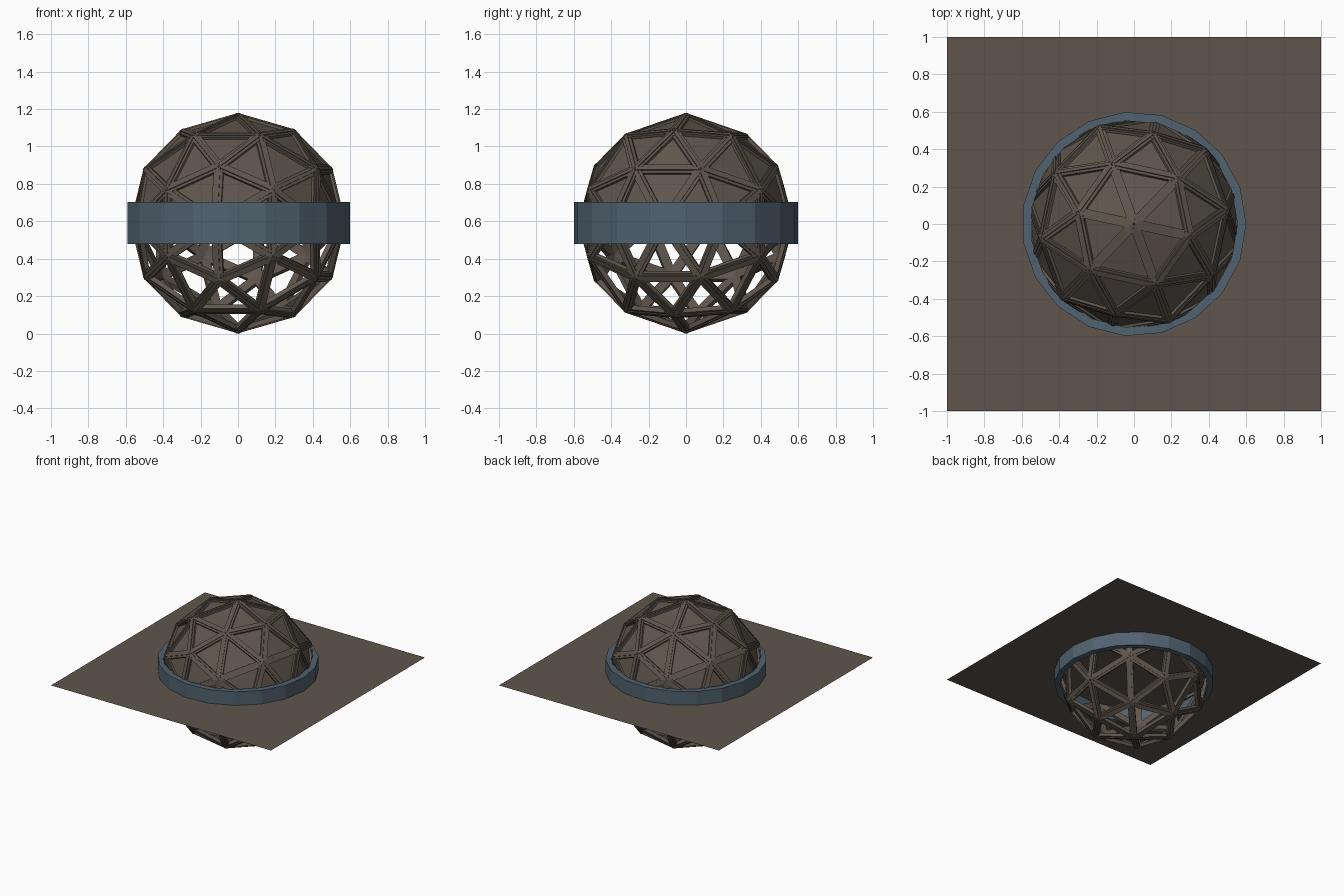
import bpy, bmesh, math
from mathutils import Matrix, Vector

if "Cube" in bpy.data.objects:
    bpy.data.objects.remove(bpy.data.objects["Cube"])

CZ = 0.59      # height of the sphere centre, ring centre and plate
R = 0.572      # radius of the lattice nodes


def material(name, rgb):
    m = bpy.data.materials.new(name)
    m.diffuse_color = (*rgb, 1)
    m.use_nodes = True
    m.node_tree.nodes["Principled BSDF"].inputs["Base Color"].default_value = m.diffuse_color
    return m


brown = material("dark_brown", (0.115, 0.093, 0.073))
blue = material("slate_blue", (0.082, 0.122, 0.160))


def make_object(name, bm, mat):
    me = bpy.data.meshes.new(name)
    bm.to_mesh(me)
    bm.free()
    me.materials.append(mat)
    ob = bpy.data.objects.new(name, me)
    bpy.context.collection.objects.link(ob)
    ob.location.z = CZ
    return ob


def geodesic(radius):
    """Icosphere turned so that the middle of an icosahedron edge is on top."""
    bm = bmesh.new()
    bmesh.ops.create_icosphere(bm, subdivisions=2, radius=radius)
    fives = [v.co.copy() for v in bm.verts if len(v.link_edges) == 5]
    p = max(fives, key=lambda c: c.z)
    q = min((c for c in fives if c != p), key=lambda c: (c - p).length)
    up = (p + q).normalized()
    along = (q - p).normalized()
    turn = Matrix((along, up.cross(along), up)).to_4x4()
    bm.transform(Matrix.Rotation(math.radians(-12), 4, 'Z') @ turn)
    return bm


# Panelled upper dome
bm = geodesic(R)
bmesh.ops.bisect_plane(bm, geom=bm.verts[:] + bm.edges[:] + bm.faces[:],
                       plane_co=(0, 0, 0), plane_no=(0, 0, 1), clear_inner=True)
make_object("dome_panels", bm, brown)

# Lattice struts: a wide bar with a narrow raised rib along every edge
src = geodesic(R)
bm = bmesh.new()
for e in src.edges:
    a, b = e.verts[0].co, e.verts[1].co
    x = (b - a).normalized()
    z = (a + b).normalized()
    y = z.cross(x)
    rot = Matrix((x, y, z)).transposed().to_4x4()
    length = (b - a).length
    for width, depth, lift, extra in ((0.052, 0.026, -0.003, 0.0),
                                      (0.020, 0.010, 0.011, 0.01)):
        mat = (Matrix.Translation((a + b) / 2 + z * lift) @ rot
               @ Matrix.Diagonal((length + extra, width, depth, 1)))
        bmesh.ops.create_cube(bm, size=1, matrix=mat)
src.free()
make_object("lattice_struts", bm, brown)

# Nineteen-sided belt ring
N = 19
bm = bmesh.new()
profile = ((0.6, -0.112), (0.6, 0.112), (0.553, 0.112), (0.553, -0.112))
rings = []
for i in range(N):
    t = 2 * math.pi * i / N
    rings.append([bm.verts.new((r * math.cos(t), r * math.sin(t), h)) for r, h in profile])
for i in range(N):
    s, t = rings[i], rings[(i + 1) % N]
    for k in range(4):
        n = (k + 1) % 4
        bm.faces.new((s[k], t[k], t[n], s[n]))
bmesh.ops.recalc_face_normals(bm, faces=bm.faces[:])
make_object("belt_ring", bm, blue)

# Flat square plate through the middle
bm = bmesh.new()
bmesh.ops.create_grid(bm, x_segments=1, y_segments=1, size=1)
make_object("base_plate", bm, brown)
